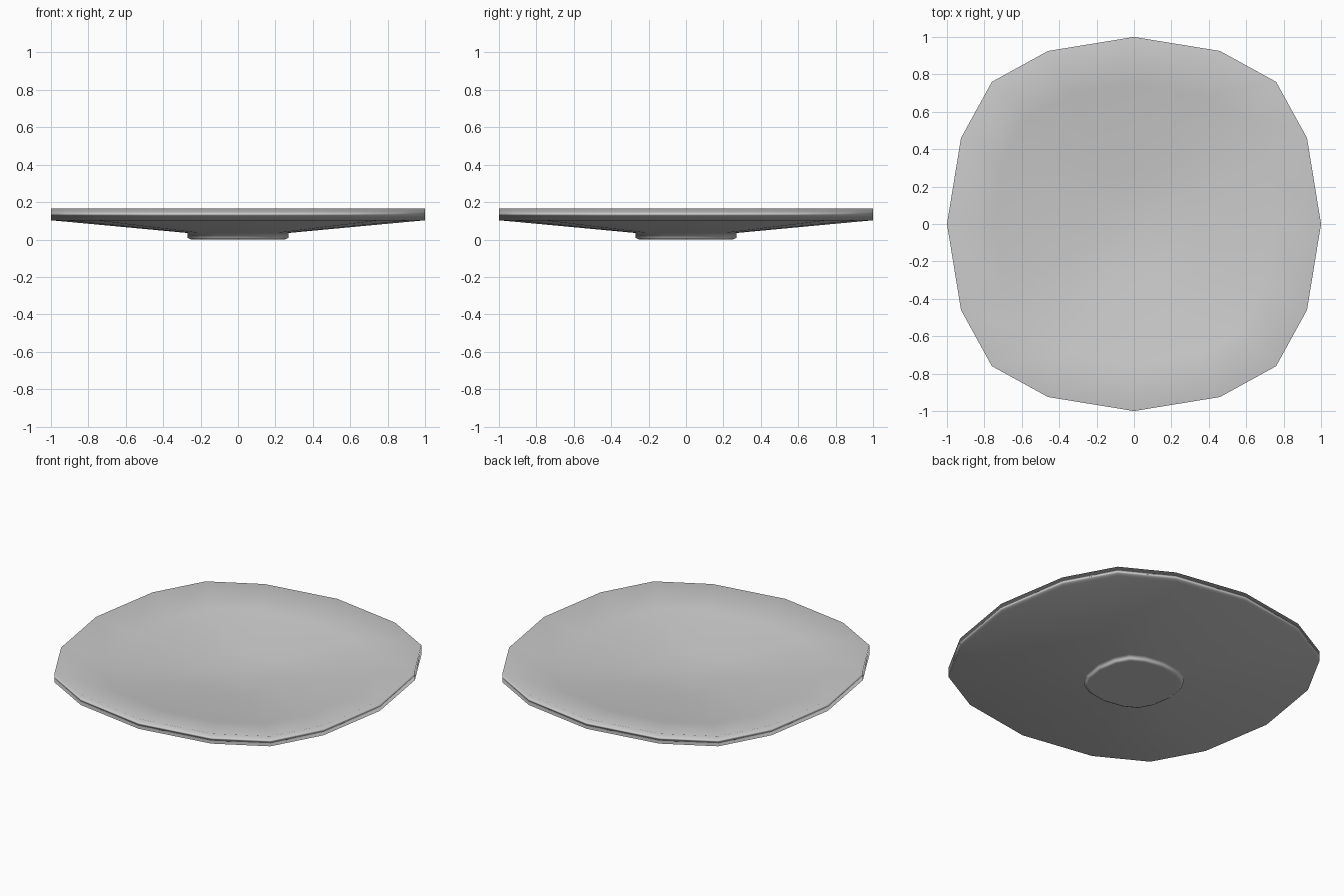
import bpy, bmesh

if "Cube" in bpy.data.objects:
    bpy.data.objects.remove(bpy.data.objects["Cube"])

# 16-sided rounded-square outline, built from one quarter
QUARTER = [(1.0, 0.0), (0.925, 0.46), (0.76, 0.76), (0.46, 0.925)]
OUTLINE = list(QUARTER)
for _ in range(3):
    OUTLINE += [(-y, x) for x, y in OUTLINE[-4:]]

# (scale, height) from the foot, up the underside and rim, into the dish
PROFILE = [(0.25, 0.0), (0.27, 0.01), (0.27, 0.035),
           (1.0, 0.103), (1.0, 0.167),
           (0.75, 0.122), (0.27, 0.068)]

bm = bmesh.new()
rings = [[bm.verts.new((x * s, y * s, z)) for x, y in OUTLINE] for s, z in PROFILE]
n = len(OUTLINE)
for a, b in zip(rings, rings[1:]):
    for i in range(n):
        j = (i + 1) % n
        bm.faces.new((a[i], a[j], b[j], b[i]))

# flat foot base and dish floor
bm.faces.new(rings[0][::-1])
centre = bm.verts.new((0, 0, 0.062))
for i in range(n):
    bm.faces.new((rings[-1][i], rings[-1][(i + 1) % n], centre))

for f in bm.faces:
    f.smooth = True
bmesh.ops.recalc_face_normals(bm, faces=bm.faces)
mesh = bpy.data.meshes.new("plate")
bm.to_mesh(mesh)
bm.free()
plate = bpy.data.objects.new("plate", mesh)
bpy.context.collection.objects.link(plate)

# large faces dominate the smooth shading, so the top and underside look even
wn = plate.modifiers.new("area_normals", 'WEIGHTED_NORMAL')
wn.mode = 'FACE_AREA'
wn.weight = 50

# mid-grey finish
grey = bpy.data.materials.new("grey")
grey.diffuse_color = (0.57, 0.57, 0.57, 1)
grey.use_nodes = True
grey.node_tree.nodes["Principled BSDF"].inputs["Base Color"].default_value = grey.diffuse_color
mesh.materials.append(grey)
